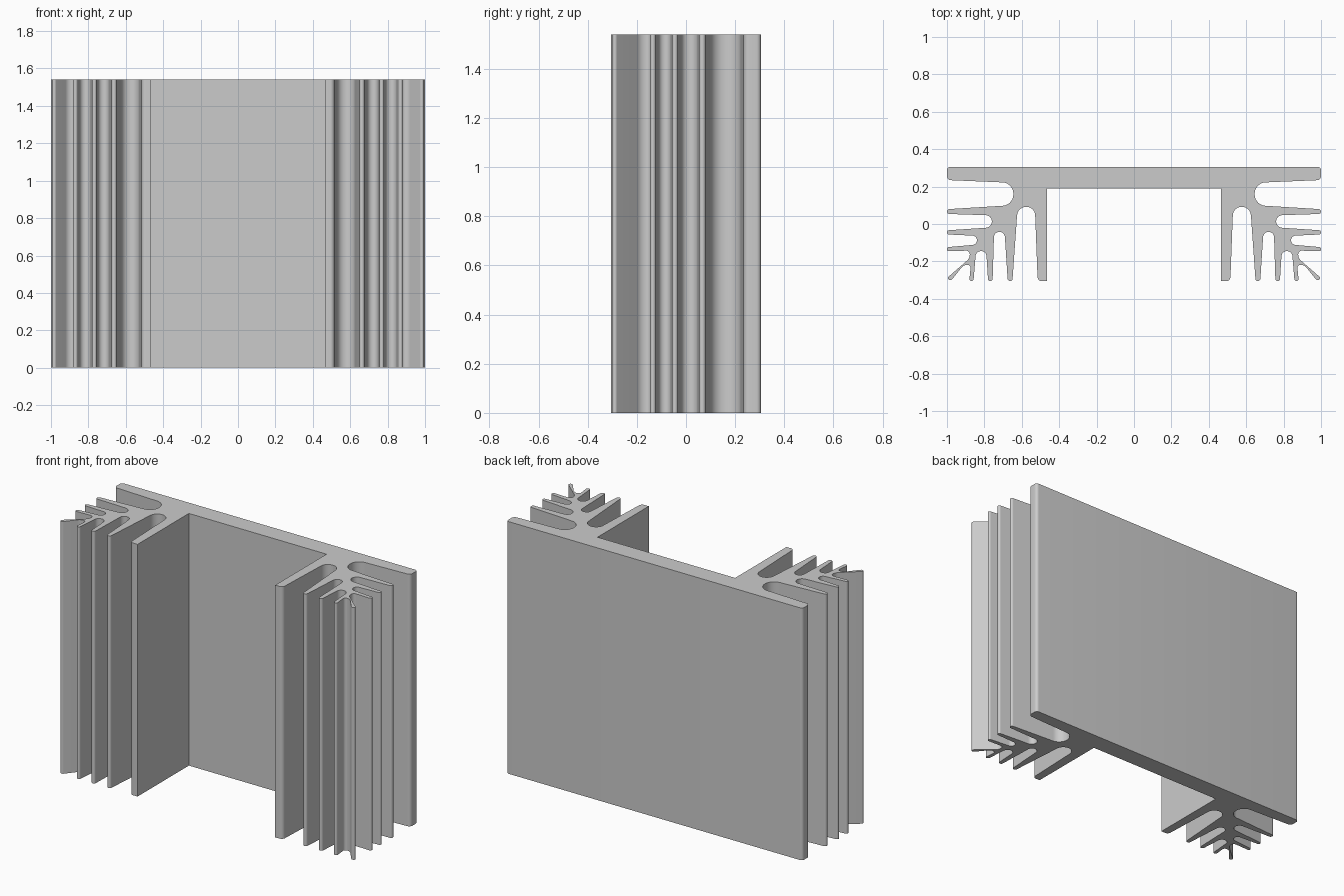
import bpy, bmesh, math
from mathutils import Vector

cube = bpy.data.objects.get("Cube")
if cube:
    bpy.data.objects.remove(cube, do_unlink=True)

HEIGHT, SIDE, BACK, FRONT = 1.54, 1.0, 0.305, -0.305
TIP, ROOT = 0.022, 0.06      # fillet radii at fin tips and slot roots

# Slots open to the side: y of mouth, root, root, mouth, then x of the root
side_slots = [(.235, .220, .101, .079, .645),
              (.054, .046, -.018, -.034, .76),
              (-.056, -.063, -.11, -.124, .84),
              (-.146, -.142, -.183, -.289, .878)]
# Slots open to the front: x of mouth, root, root, mouth, then y of the root
front_slots = [(.980, .910, .872, .881, -.218),
               (.858, .845, .79, .78, -.145),
               (.756, .748, .692, .675, -.042),
               (.65, .622, .53, .515, .092)]


def fillet(prev, p, nxt, radius, steps=7):
    """Points of a round corner, limited to half of each neighbouring edge."""
    a, b = prev - p, nxt - p
    half = a.angle(b) / 2
    reach = min(radius / math.tan(half), .498 * a.length, .498 * b.length)
    radius = reach * math.tan(half)
    a.normalize()
    b.normalize()
    centre = p + (a + b).normalized() * radius / math.sin(half)
    start, end = p + a * reach - centre, p + b * reach - centre
    sweep = start.angle_signed(end)
    return [centre + Vector((start.x * math.cos(t) + start.y * math.sin(t),
                             start.y * math.cos(t) - start.x * math.sin(t)))
            for t in (sweep * i / steps for i in range(steps + 1))]


# Corners of one half: back plate, side fins, diagonal fin, front fins, inner leg
corners = [((0, BACK), 0), ((SIDE, BACK), .018)]
for m0, r0, r1, m1, depth in side_slots:
    corners += [((SIDE, m0), TIP), ((depth, r0), ROOT),
                ((depth, r1), ROOT), ((SIDE, m1), TIP)]
for m0, r0, r1, m1, depth in front_slots:
    corners += [((m0, FRONT), TIP), ((r0, depth), ROOT),
                ((r1, depth), ROOT), ((m1, FRONT), TIP)]
corners += [((.465, FRONT), 0), ((.465, .19), 0), ((0, .19), 0)]

points = [Vector(c) for c, r in corners]
half_outline = []
for i, (c, r) in enumerate(corners):
    if r:
        half_outline += fillet(points[i - 1], points[i], points[i + 1], r)
    else:
        half_outline.append(points[i])

# Mirror into a full closed outline and extrude upward
mirrored = [Vector((-p.x, p.y)) for p in reversed(half_outline[1:-1])]
outline = half_outline + mirrored
bm = bmesh.new()
base = bm.faces.new([bm.verts.new((p.x, p.y, 0)) for p in outline])
raised = bmesh.ops.extrude_face_region(bm, geom=[base], use_keep_orig=True)
top_verts = [g for g in raised["geom"] if isinstance(g, bmesh.types.BMVert)]
bmesh.ops.translate(bm, verts=top_verts, vec=(0, 0, HEIGHT))
bmesh.ops.recalc_face_normals(bm, faces=bm.faces)
mesh = bpy.data.meshes.new("finned_extrusion")
bm.to_mesh(mesh)
bm.free()

heat_sink = bpy.data.objects.new("finned_extrusion", mesh)
bpy.context.collection.objects.link(heat_sink)

# Plain grey metal
grey = bpy.data.materials.new("grey_metal")
grey.use_nodes = True
colour = (.6, .6, .6, 1)
grey.diffuse_color = colour
grey.node_tree.nodes["Principled BSDF"].inputs["Base Color"].default_value = colour
mesh.materials.append(grey)

# Smooth fillets with crisp end faces
bpy.ops.object.select_all(action="DESELECT")
heat_sink.select_set(True)
bpy.context.view_layer.objects.active = heat_sink
bpy.ops.object.shade_smooth_by_angle(angle=math.radians(35))
